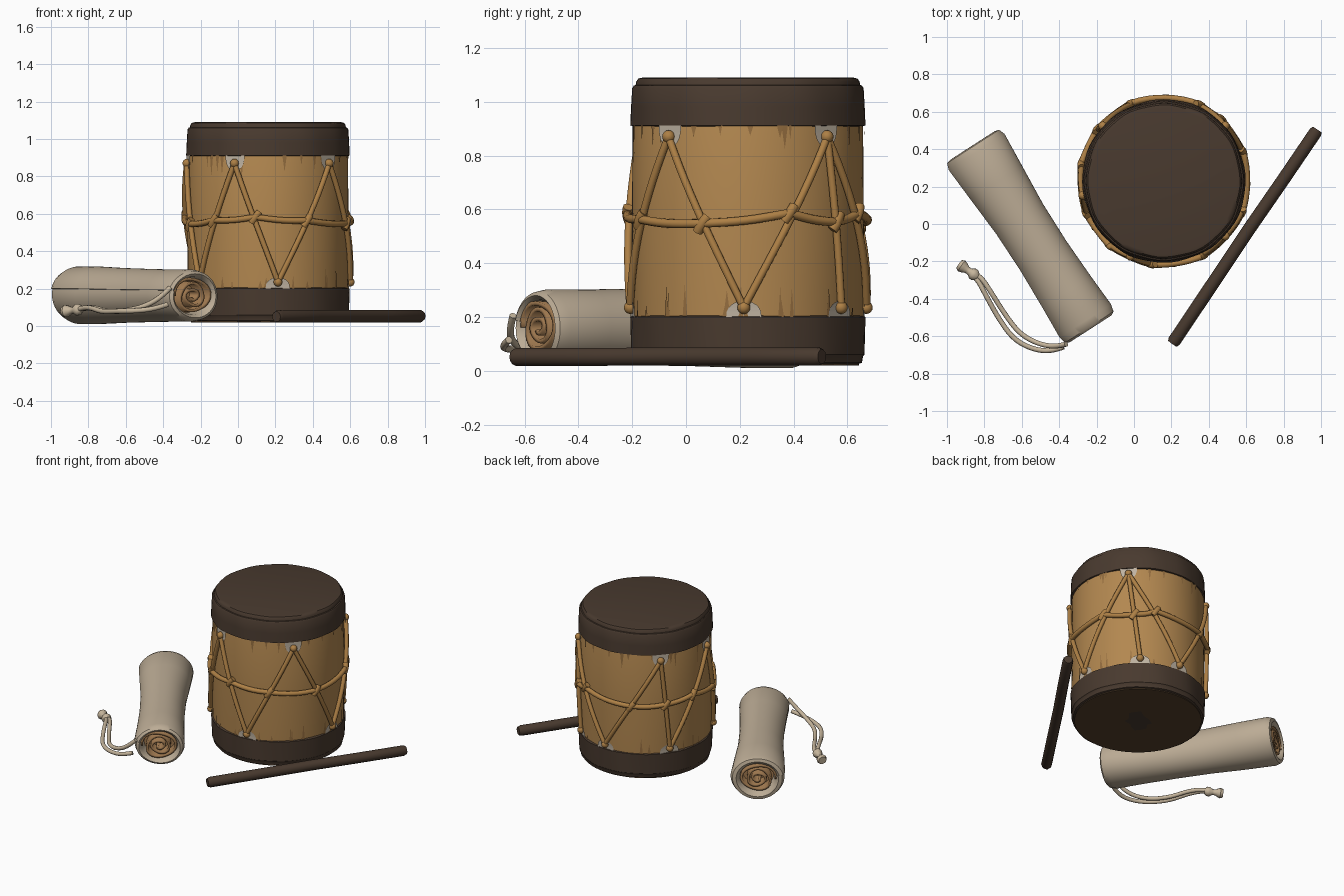
import bpy, bmesh, math, random
from mathutils import Vector

if "Cube" in bpy.data.objects:
    bpy.data.objects.remove(bpy.data.objects["Cube"])
random.seed(4)
CX, CY, R = 0.16, 0.23, 0.43


def material(name, *rgb):
    m = bpy.data.materials.new(name)
    m.use_nodes = True
    m.diffuse_color = (*rgb, 1)
    m.node_tree.nodes["Principled BSDF"].inputs["Base Color"].default_value = (*rgb, 1)
    return m


DARK = material("dark brown hide", 0.066, 0.042, 0.028)
BASE = material("underside brown", 0.09, 0.052, 0.025)
TAN = material("tan drum skin", 0.45, 0.245, 0.08)
STREAK = material("worn tan", 0.30, 0.155, 0.05)
ROPE = material("ochre rope", 0.42, 0.215, 0.06)
PATCH = material("pale patch", 0.52, 0.45, 0.36)
CANVAS = material("beige canvas", 0.50, 0.41, 0.30)
CORD = material("pale cord", 0.56, 0.46, 0.33)
LEATHER = material("inner leather", 0.33, 0.18, 0.075)


def finish(bm, name, *mats, smooth=True, fix=True):
    if fix:
        bmesh.ops.recalc_face_normals(bm, faces=bm.faces)
    me = bpy.data.meshes.new(name)
    bm.to_mesh(me)
    bm.free()
    for m in mats:
        me.materials.append(m)
    ob = bpy.data.objects.new(name, me)
    bpy.context.collection.objects.link(ob)
    if smooth:
        bpy.ops.object.select_all(action="DESELECT")
        ob.select_set(True)
        bpy.context.view_layer.objects.active = ob
        bpy.ops.object.shade_smooth_by_angle(angle=math.radians(40))
    return ob


def bridge(bm, rings, cap=True):
    """Skin a list of closed rings of points and cap both ends."""
    vs = [[bm.verts.new(p) for p in ring] for ring in rings]
    n = len(vs[0])
    for a, b in zip(vs, vs[1:]):
        for i in range(n):
            j = (i + 1) % n
            bm.faces.new((a[i], a[j], b[j], b[i]))
    if cap:
        bm.faces.new(vs[0])
        bm.faces.new(vs[-1])


def around(angle, r, z):
    """Point on the drum, angle in degrees."""
    a = math.radians(angle)
    return Vector((CX + r * math.cos(a), CY + r * math.sin(a), z))


def lathe(name, profile, mat, wobble=0.0):
    bm = bmesh.new()
    bridge(bm, [[around(i * 5, r + wobble * math.sin(i * 0.7 + z * 9) * math.sin(i * 0.35), z)
                 for i in range(72)] for r, z in profile])
    return finish(bm, name, mat)


def tube(name, points, radius, mat, cyclic=False, radii=None, kind="POLY"):
    cu = bpy.data.curves.new(name, "CURVE")
    cu.dimensions = "3D"
    cu.bevel_depth = radius
    cu.bevel_resolution = 3
    cu.use_fill_caps = True
    sp = cu.splines.new(kind)
    sp.points.add(len(points) - 1)
    for i, p in enumerate(points):
        sp.points[i].co = (*p, 1)
        sp.points[i].radius = radii[i] if radii else 1
    sp.use_cyclic_u = cyclic
    if kind == "NURBS":
        sp.order_u = 3
        sp.use_endpoint_u = True
        sp.resolution_u = 8
    tmp = bpy.data.objects.new(name + " path", cu)
    bpy.context.collection.objects.link(tmp)
    dg = bpy.context.evaluated_depsgraph_get()
    bm = bmesh.new()
    bm.from_mesh(bpy.data.meshes.new_from_object(tmp.evaluated_get(dg)))
    bpy.data.objects.remove(tmp)
    for f in bm.faces:
        f.material_index = 0
    return finish(bm, name, mat)


# Drum shell and hide bands
lathe("drum_body", [(0.425, 0.15), (0.428, 0.2), (0.431, 0.55), (0.428, 0.91), (0.42, 0.95)], TAN)
lathe("top_band", [(0.425, 0.908), (0.437, 0.912), (0.434, 0.98), (0.430, 1.05), (0.424, 1.06),
                   (0.417, 1.062), (0.415, 1.075), (0.407, 1.086), (0.39, 1.09)], DARK, 0.004)
lathe("bottom_band", [(0.41, 0.025), (0.424, 0.03), (0.428, 0.055), (0.433, 0.06), (0.435, 0.13),
                      (0.437, 0.2), (0.425, 0.206)], DARK, 0.004)
lathe("drum_underside", [(0.412, 0.02), (0.412, 0.04)], BASE)
bm = bmesh.new()
bm.faces.new([bm.verts.new(around(a, random.uniform(0.06, 0.13), 0.018)) for a in range(360, 0, -20)])
finish(bm, "underside_stain", DARK, smooth=False, fix=False)

# Worn streaks running from the bands onto the skin
bm = bmesh.new()
for k in range(56):
    a, w = random.uniform(0, 360), random.uniform(0.8, 1.8)
    h = random.uniform(0.04, 0.13)
    z0, z1 = (0.915, 0.915 - h) if k % 2 else (0.2, 0.2 + h)
    tri = [around(a - w, 0.432, z0), around(a + w, 0.432, z0), around(a, 0.433, z1)]
    if k % 2:
        tri.reverse()
    bm.faces.new([bm.verts.new(p) for p in tri])
finish(bm, "worn_streaks", STREAK, smooth=False, fix=False)

# Pale patches where the rope is threaded
tops = [-114, -42, 42, 138, 190]
lows = [-146, -83, -2, 52, 88, 146]


def patch(name, angle, z, half_w, height):
    bm = bmesh.new()
    rim = []
    for i in range(13):
        t = math.pi * i / 12
        rim.append(around(angle + math.degrees(half_w / R * math.cos(t)), 0.4365,
                          z + height * math.sin(t) ** 0.8))
    if height > 0:
        rim.reverse()
        rim = rim[::-1]
    else:
        rim.reverse()
    strip = [bm.verts.new(p) for p in rim]
    # Narrow quads between the two sides keep the patch curved with the drum
    for i in range(6):
        j = 12 - i
        ring = [strip[i], strip[i + 1], strip[j - 1], strip[j]]
        bm.faces.new(list(dict.fromkeys(ring)))
    finish(bm, name, PATCH, smooth=False, fix=False)


for i, a in enumerate(tops):
    patch(f"top_patch_{i}", a, 0.914, 0.055, -0.085)
for i, a in enumerate(lows):
    patch(f"bottom_patch_{i}", a, 0.2, 0.065, 0.06)

# Zigzag lacing, alternating between top and bottom patches
zigzag = [(-114, 1), (-83, 0), (-42, 1), (-2, 0), (42, 1), (52, 0), (42, 1), (88, 0),
          (138, 1), (146, 0), (190, 1), (214, 0), (246, 1)]
nodes = []
for k, ((a, ua), (b, ub)) in enumerate(zip(zigzag, zigzag[1:])):
    za, zb = (0.87 if ua else 0.235), (0.87 if ub else 0.235)
    pts = [around(a + (b - a) * t / 12, 0.441 + 0.006 * math.sin(math.pi * t / 12),
                  za + (zb - za) * t / 12) for t in range(13)]
    tube(f"lacing_{k}", pts, 0.0145, ROPE)
    nodes.append(((a + b) / 2, 0.565 + 0.022 * math.sin(k * 2.2 + 1)))
    bpy.ops.mesh.primitive_uv_sphere_add(segments=14, ring_count=8, radius=0.024,
                                         location=around(pts and a, 0.440, za))
    knot = bpy.context.object
    knot.name = f"lacing_knot_{k}"
    knot.data.materials.append(ROPE)
    bpy.ops.object.shade_smooth()

# Waist rope, pulled tight and knotted at each lacing
nodes.sort()
ring = []
for (a, za), (b, zb) in zip(nodes, nodes[1:] + [(nodes[0][0] + 360, nodes[0][1])]):
    steps = 8
    for s in range(steps):
        t = s / steps
        ring.append(around(a + (b - a) * t, 0.452 - 0.007 * math.sin(math.pi * t),
                           za + (zb - za) * t - 0.008 * math.sin(math.pi * t)))
tube("waist_rope", ring, 0.0165, ROPE, cyclic=True)
for k, (a, z) in enumerate(nodes):
    tube(f"waist_knot_{k}", [around(a - 2.5, 0.448, z - 0.03), around(a, 0.458, z),
                             around(a + 2.5, 0.448, z + 0.025)], 0.019, ROPE, kind="NURBS")

# Drum stick with a slight bow
stick = [(0.205, -0.64, 0.05), (0.215, -0.626, 0.051), (0.42, -0.32, 0.052), (0.61, -0.035, 0.053),
         (0.80, 0.24, 0.053), (0.97, 0.49, 0.053), (0.98, 0.505, 0.053)]
tube("drum_stick", stick, 0.035, DARK, radii=[0.8, 1, 1, 1, 1, 1, 0.8])

# Rolled canvas: lofted sleeve with an overlapping edge and open ends
back, front = Vector((-0.86, 0.415, 0.165)), Vector((-0.235, -0.555, 0.16))
axis = (front - back).normalized()
side = Vector((axis.y, -axis.x, 0)).normalized()
up = side.cross(axis).normalized()
if up.z < 0:
    up = -up
if side.x > 0:
    side = -side
N = 56


def roll_ring(t, rw, rh):
    c = back.lerp(front, t)
    out = []
    for i in range(N + 1):
        u = i / N
        a = math.radians(13) + u * math.tau
        f = 1.02 - 0.05 * u + 0.012 * math.sin(3 * a + 2 * t)
        out.append(c + side * (rw * f * math.cos(a)) + up * (rh * f * math.sin(a)))
    return out


sections = [(0.07, 0.105, 0.09), (0.01, 0.12, 0.105), (-0.005, 0.14, 0.125), (0.0, 0.165, 0.145),
            (0.03, 0.178, 0.155), (0.2, 0.165, 0.154), (0.4, 0.149, 0.147), (0.6, 0.147, 0.143),
            (0.8, 0.155, 0.14), (0.96, 0.165, 0.14), (0.995, 0.155, 0.132), (1.005, 0.137, 0.118),
            (0.99, 0.12, 0.102), (0.93, 0.105, 0.09)]
bm = bmesh.new()
bridge(bm, [roll_ring(*s) for s in sections])
for f in bm.faces:
    if len(f.verts) > 4:
        f.material_index = 1
finish(bm, "canvas_roll", CANVAS, LEATHER)

# Leather spiral visible at both ends of the roll
bm = bmesh.new()
spiral = []
for i in range(81):
    u = i / 80
    a = u * math.tau * 2.9
    r = (0.117 - 0.1 * u) * (1 + 0.07 * math.sin(a * 2.6))
    off = side * (r * math.cos(a)) + up * (0.87 * r * math.sin(a))
    spiral.append([bm.verts.new(back.lerp(front, t) + off) for t in (0.006, 0.994)])
for p, q in zip(spiral, spiral[1:]):
    bm.faces.new((p[0], p[1], q[1], q[0]))
ob = finish(bm, "leather_spiral", LEATHER)
mod = ob.modifiers.new("thickness", "SOLIDIFY")
mod.thickness = 0.016
mod.offset = 0

# Tie cord: two strands ending in a flared knot
path = [(-0.37, -0.65, 0.16), (-0.43, -0.67, 0.12), (-0.53, -0.655, 0.09), (-0.63, -0.60, 0.08),
        (-0.71, -0.49, 0.075), (-0.78, -0.37, 0.10), (-0.83, -0.285, 0.095), (-0.87, -0.26, 0.085)]
for k, s in enumerate((-1, 1)):
    pts = []
    for i, p in enumerate(path):
        w = s * 0.022 * math.sin(math.pi * (i + 1.5) / 9)
        pts.append(Vector(p) + Vector((w * 0.7, w * 0.7, s * 0.045 * max(0, 1 - i / 2.5))))
    tube(f"tie_cord_{k}", pts, 0.0135, CORD, kind="NURBS")
tail = [Vector((-0.835, -0.285, 0.09)).lerp(Vector((-0.935, -0.215, 0.078)), i / 7) for i in range(8)]
tube("cord_knot", tail, 0.03, CORD, radii=[0.6, 1.05, 1.05, 0.65, 0.65, 0.95, 1.15, 0.9])
